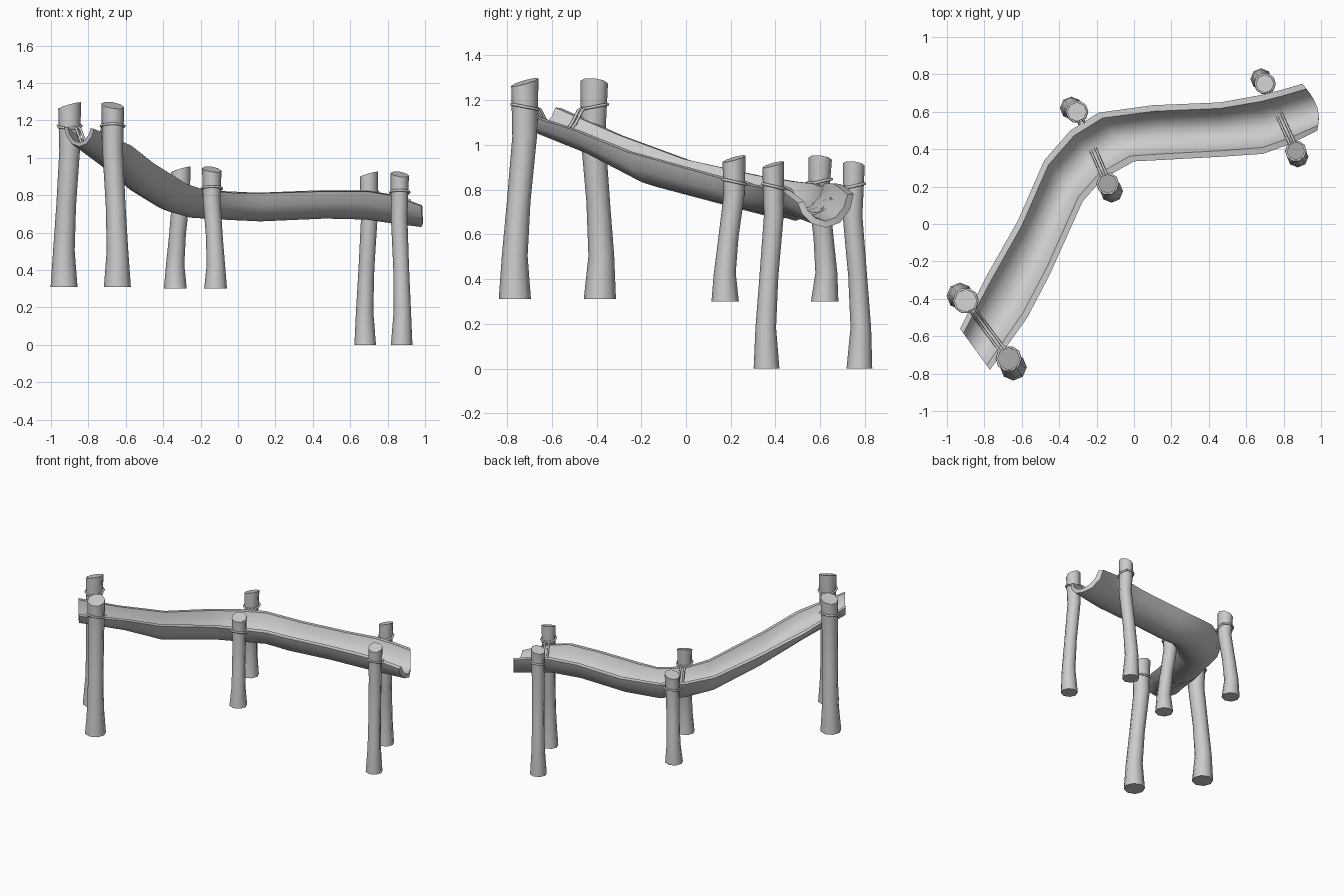
import bpy, bmesh, math
from mathutils import Vector

if "Cube" in bpy.data.objects:
    bpy.data.objects.remove(bpy.data.objects["Cube"])


def loft(name, rings, angle=40):
    """Skin closed rings of points, cap both ends."""
    bm = bmesh.new()
    rows = [[bm.verts.new(p) for p in ring] for ring in rings]
    n = len(rows[0])
    for a, b in zip(rows, rows[1:]):
        for i in range(n):
            j = (i + 1) % n
            bm.faces.new((a[i], a[j], b[j], b[i]))
    return bm, rows


def finish(name, bm, angle=40):
    bmesh.ops.recalc_face_normals(bm, faces=bm.faces)
    me = bpy.data.meshes.new(name)
    bm.to_mesh(me)
    bm.free()
    ob = bpy.data.objects.new(name, me)
    bpy.context.collection.objects.link(ob)
    bpy.ops.object.select_all(action='DESELECT')
    ob.select_set(True)
    bpy.context.view_layer.objects.active = ob
    bpy.ops.object.shade_smooth_by_angle(angle=math.radians(angle))
    return ob


# Trough stations: left x, y, right x, y, left rim z, right rim z, underside z
stations = [
    (-.93, -.56, -.77, -.78, 1.165, 1.155, 1.06),
    (-.79, -.28, -.57, -.50, 1.04, 1.065, .945),
    (-.62, .02, -.45, -.27, .93, .97, .81),
    (-.48, .34, -.275, .12, .86, .86, .715),
    (-.34, .50, -.17, .24, .835, .825, .68),
    (-.19, .595, .0, .335, .825, .81, .67),
    (.10, .635, .14, .342, .81, .81, .66),
    (.46, .65, .47, .36, .825, .82, .675),
    (.68, .69, .69, .375, .825, .82, .67),
    (.80, .72, .84, .43, .805, .795, .65),
    (.90, .75, .98, .50, .78, .74, .63),
]
# Cross-section: across, depth (outer half pipe then inner half pipe)
profile = [(0, 0), (.07, .45), (.25, .85), (.5, 1), (.75, .85), (.93, .45), (1, 0),
           (.89, -.02), (.82, .36), (.68, .66), (.5, .78), (.32, .66), (.18, .36), (.11, -.02)]

rings = []
for k, (lx, ly, rx, ry, zl, zr, zb) in enumerate(stations):
    ring = []
    for u, d in profile:
        rim = zl + (zr - zl) * u
        p = Vector((lx + (rx - lx) * u, ly + (ry - ly) * u, rim + (zb - rim) * d))
        if k == len(stations) - 1:      # rounded lip at the lower end
            p.x += .04 * math.sin(math.pi * u)
        ring.append(p)
    rings.append(ring)
bm, rows = loft("trough", rings)
half = len(profile)
for row in (rows[0], rows[-1]):
    for i in range(half // 2 - 1):
        bm.faces.new((row[i], row[i + 1], row[half - 2 - i], row[half - 1 - i]))
finish("trough", bm)


# Posts: eight-sided logs with a flared foot and a slanted top
def post(name, base, top, z0, z1, r, slope, bend):
    rings = []
    for f, k in ((0, 1.2), (.2, .96), (.45, .88), (.75, .92), (1, 1.02)):
        c = Vector(base).lerp(Vector(top), f)
        c.x -= bend * math.sin(f * math.tau) * .6
        c.y += bend * math.sin(f * math.tau)
        ring = []
        for i in range(8):
            a = math.tau * i / 8
            dx, dy = r * k * math.cos(a), r * k * math.sin(a)
            tilt = (dx * slope[0] + dy * slope[1]) if f == 1 else 0
            ring.append((c.x + dx, c.y + dy, z0 + (z1 - z0) * f + tilt))
        rings.append(ring)
    bm, rows = loft(name, rings)
    bm.faces.new(rows[0])
    bm.faces.new(rows[-1])
    finish(name, bm, 50)


# Rope: poly curve tube
def rope(name, pts, cyclic=False):
    cu = bpy.data.curves.new(name, 'CURVE')
    cu.dimensions = '3D'
    cu.bevel_depth = .007
    cu.bevel_resolution = 1
    cu.use_fill_caps = True
    sp = cu.splines.new('POLY')
    sp.points.add(len(pts) - 1)
    for q, p in zip(sp.points, pts):
        q.co = (*p, 1)
    sp.use_cyclic_u = cyclic
    ob = bpy.data.objects.new(name, cu)
    bpy.context.collection.objects.link(ob)


# Supports: back base, back top, front base, front top, foot z, top z, radius, rope z, trough floor z
supports = {
    "upper": ((-.93, -.385), (-.90, -.41), (-.645, -.765), (-.67, -.72), .31, 1.28, .06, 1.17, 1.05),
    "middle": ((-.335, .62), (-.305, .60), (-.12, .175), (-.14, .215), .30, .938, .051, .835, .708),
    "lower": ((.68, .775), (.70, .75), (.875, .36), (.865, .39), 0, .912, .048, .815, .69),
}
sag = [(.1, 0), (.2, .12), (.3, .65), (.4, .93), (.5, 1), (.6, .93), (.7, .65), (.8, .12), (.9, 0)]
for name, (bb, bt, fb, ft, z0, z1, r, zr, zf) in supports.items():
    post(name + "_back_post", bb, bt, z0, z1, r, (.28, -.1), .012)
    post(name + "_front_post", fb, ft, z0, z1, r, (-.15, .28), -.010)
    # binding around each post
    for side, c, s in (("back", bt, 1), ("front", ft, -1)):
        ring = []
        for i in range(10):
            a = math.tau * i / 10
            ring.append((c[0] + (r + .003) * math.cos(a), c[1] + (r + .003) * math.sin(a),
                         zr + .012 * s * math.sin(a)))
        rope(f"{name}_{side}_binding", ring, True)
    # two strands slung across the trough
    a, b = Vector(bt), Vector(ft)
    across = (b - a).orthogonal().normalized()
    for n, off in enumerate((-.014, .014)):
        pts = []
        for t, d in sag:
            p = a.lerp(b, t) + across * off
            pts.append((p.x, p.y, zr + (zf - zr) * d))
        rope(f"{name}_sling_{n + 1}", pts)
